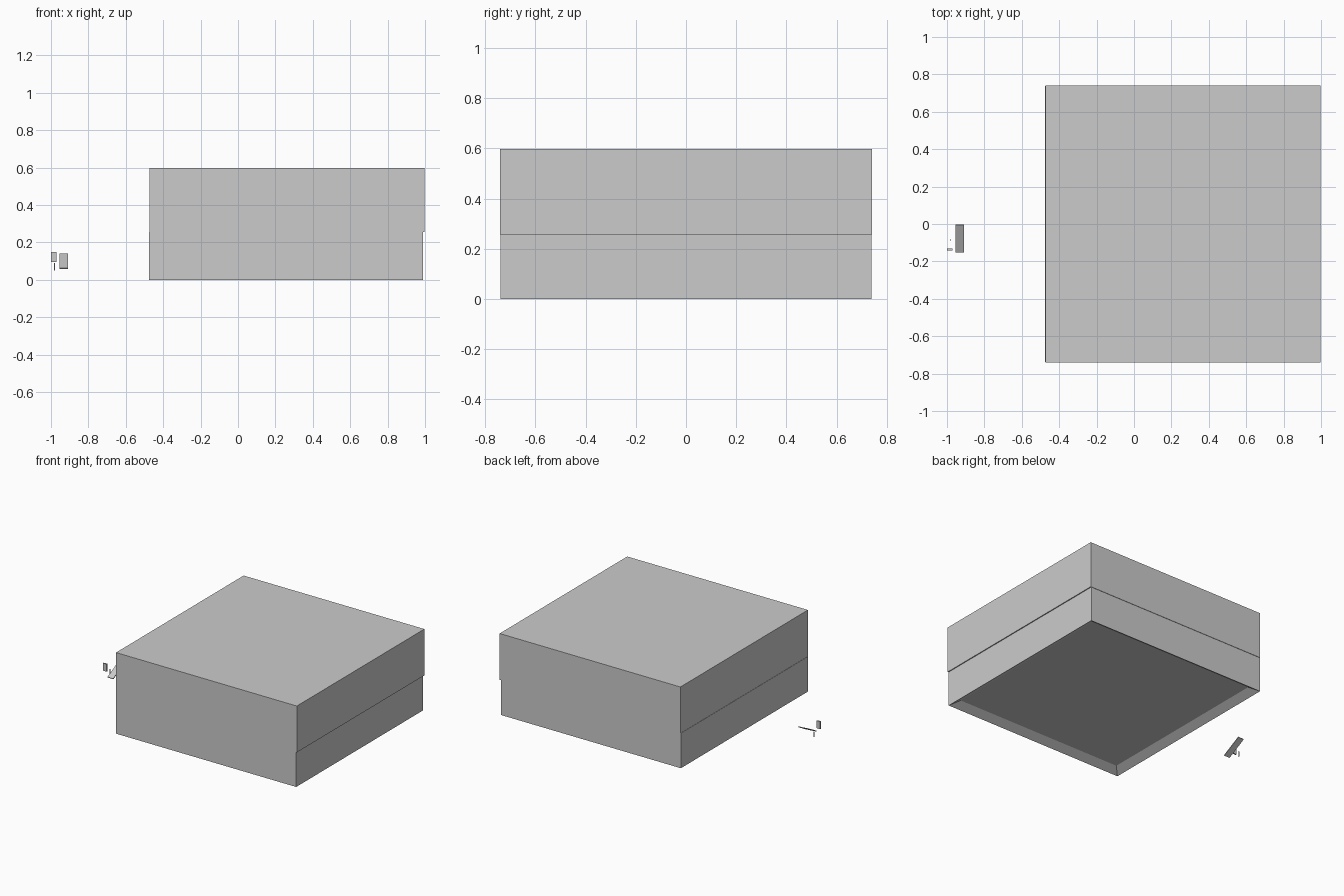
import bpy, bmesh
from mathutils import Vector, Matrix

if "Cube" in bpy.data.objects:
    bpy.data.objects.remove(bpy.data.objects["Cube"])


def box(name, lo, hi, rot_x=0.0):
    """Axis-aligned box from two corners, optionally tilted about its centre."""
    lo, hi = Vector(lo), Vector(hi)
    bm = bmesh.new()
    bmesh.ops.create_cube(bm, size=1)
    bmesh.ops.scale(bm, vec=hi - lo, verts=bm.verts)
    bmesh.ops.rotate(bm, matrix=Matrix.Rotation(rot_x, 3, 'X'), verts=bm.verts)
    bmesh.ops.translate(bm, vec=(lo + hi) / 2, verts=bm.verts)
    mesh = bpy.data.meshes.new(name)
    bm.to_mesh(mesh)
    bm.free()
    obj = bpy.data.objects.new(name, mesh)
    bpy.context.collection.objects.link(obj)
    return obj


# Lower tray with a shallow recess in its underside
base = box("base_tray", (-0.475, -0.738, 0), (0.99, 0.738, 0.257))
bm = bmesh.new()
bm.from_mesh(base.data)
bm.normal_update()
bottom = [f for f in bm.faces if f.normal.z < -0.9]
bmesh.ops.inset_region(bm, faces=bottom, thickness=0.08)
bmesh.ops.translate(bm, vec=(0, 0, 0.035), verts=bottom[0].verts)
bm.to_mesh(base.data)
bm.free()

# Upper block, overhanging the tray by a hair
box("upper_block", (-0.473, -0.741, 0.257), (0.997, 0.741, 0.598))

# Loose small fittings beside the box
c = Vector((-0.932, -0.077, 0.1))
half = Vector((0.023, 0.083, 0.003))
box("sloped_plate", c - half, c + half, rot_x=0.48)
box("upright_tab", (-1.0, -0.141, 0.095), (-0.97, -0.131, 0.15))
box("small_pin", (-0.984, -0.087, 0.05), (-0.979, -0.083, 0.09))
